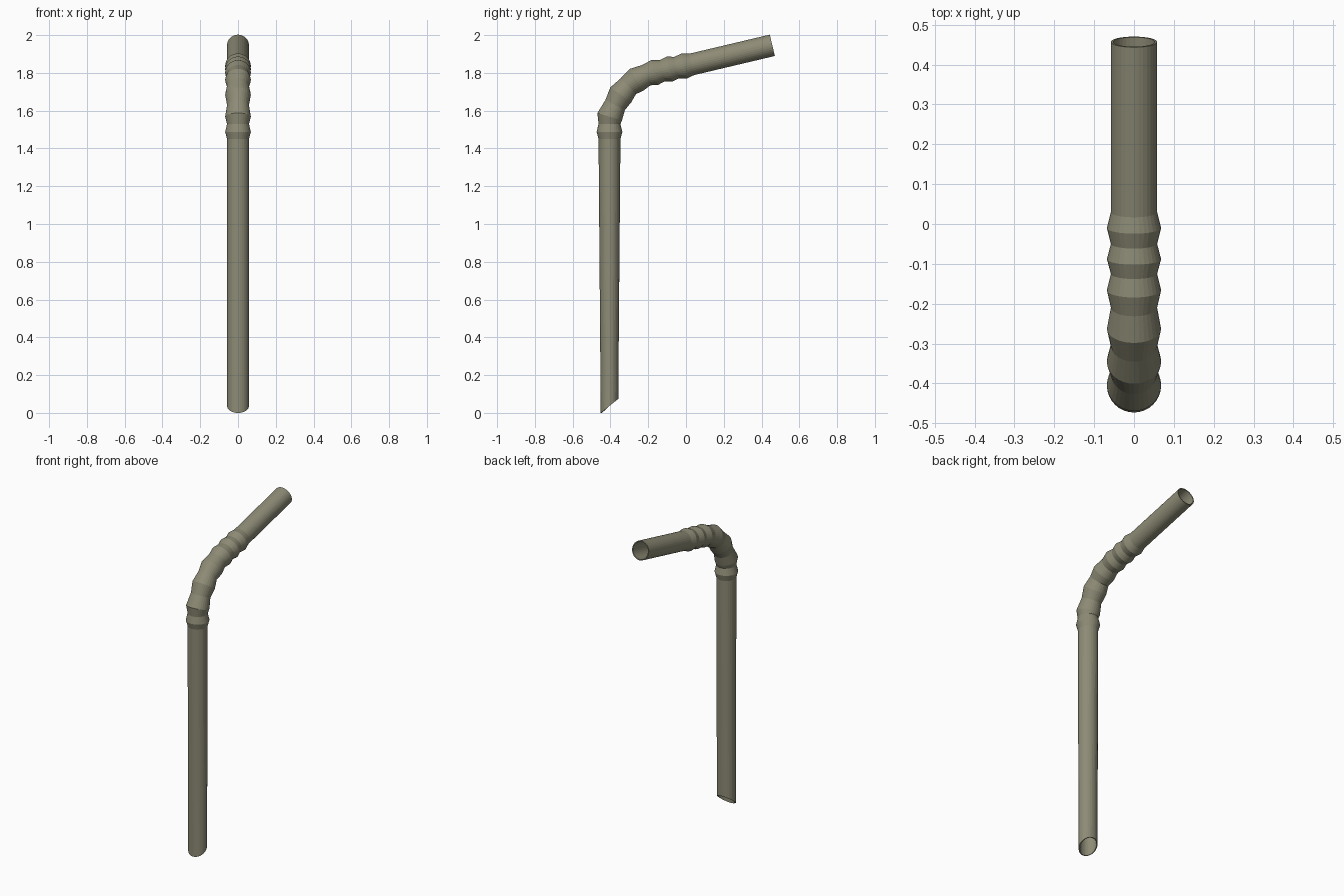
import bpy
import bmesh
from math import atan2, cos, sin, pi

cube = bpy.data.objects.get("Cube")
if cube:
    bpy.data.objects.remove(cube, do_unlink=True)

SIDES = 32
TUBE, RIDGE = 0.058, 0.068

# Plastic colour
plastic = bpy.data.materials.new("olive_grey_plastic")
plastic.use_nodes = True
colour = (0.27, 0.26, 0.18, 1)
plastic.diffuse_color = colour
plastic.node_tree.nodes["Principled BSDF"].inputs["Base Color"].default_value = colour

# Centre line of the corrugated bend (y, z): valleys and ridges alternate
bend = [(-0.405, 1.45), (-0.405, 1.487), (-0.405, 1.53), (-0.404, 1.568),
        (-0.375, 1.63), (-0.345, 1.684), (-0.305, 1.73), (-0.263, 1.763),
        (-0.21, 1.788), (-0.166, 1.802), (-0.125, 1.812), (-0.088, 1.82),
        (-0.05, 1.828), (-0.01, 1.836), (0.03, 1.845)]
tip = (0.457, 1.946)
foot = (-0.405, 0.037)
path = [foot] + bend + [tip]

bm = bmesh.new()


def add_ring(y, z, radius, tilt, depth=1.0, slant=0.0):
    """Circle across the path, leaning by tilt towards +y; slant shears its cut."""
    ring = []
    for i in range(SIDES):
        a = 2 * pi * i / SIDES
        d = radius * depth * sin(a)
        ring.append(bm.verts.new((radius * cos(a), y + d * cos(tilt),
                                  z - d * sin(tilt) + slant * d)))
    return ring


# Slanted, slightly flattened foot, then bend, then tip
rings = [add_ring(*foot, TUBE, 0, depth=0.8, slant=0.8)]
for i in range(1, len(path)):
    y, z = path[i]
    before = path[i - 1]
    after = path[min(i + 1, len(path) - 1)]
    tilt = atan2(after[0] - before[0], after[1] - before[1])
    is_ridge = i % 2 == 0 and i < len(path) - 1
    rings.append(add_ring(y, z, RIDGE if is_ridge else TUBE, tilt))

# Skin the rings into an open tube
for low, high in zip(rings, rings[1:]):
    for i in range(SIDES):
        j = (i + 1) % SIDES
        bm.faces.new((low[i], low[j], high[j], high[i]))
bmesh.ops.recalc_face_normals(bm, faces=bm.faces[:])
# Outward check on a side face of the lower tube
bm.faces.ensure_lookup_table()
if bm.faces[0].normal.x < 0:
    bmesh.ops.reverse_faces(bm, faces=bm.faces[:])

mesh = bpy.data.meshes.new("bent_tube")
bm.to_mesh(mesh)
bm.free()
mesh.materials.append(plastic)
tube = bpy.data.objects.new("bent_tube", mesh)
bpy.context.collection.objects.link(tube)

# Thin wall, grown inwards
wall = tube.modifiers.new("wall", 'SOLIDIFY')
wall.thickness = 0.006
wall.offset = -1
